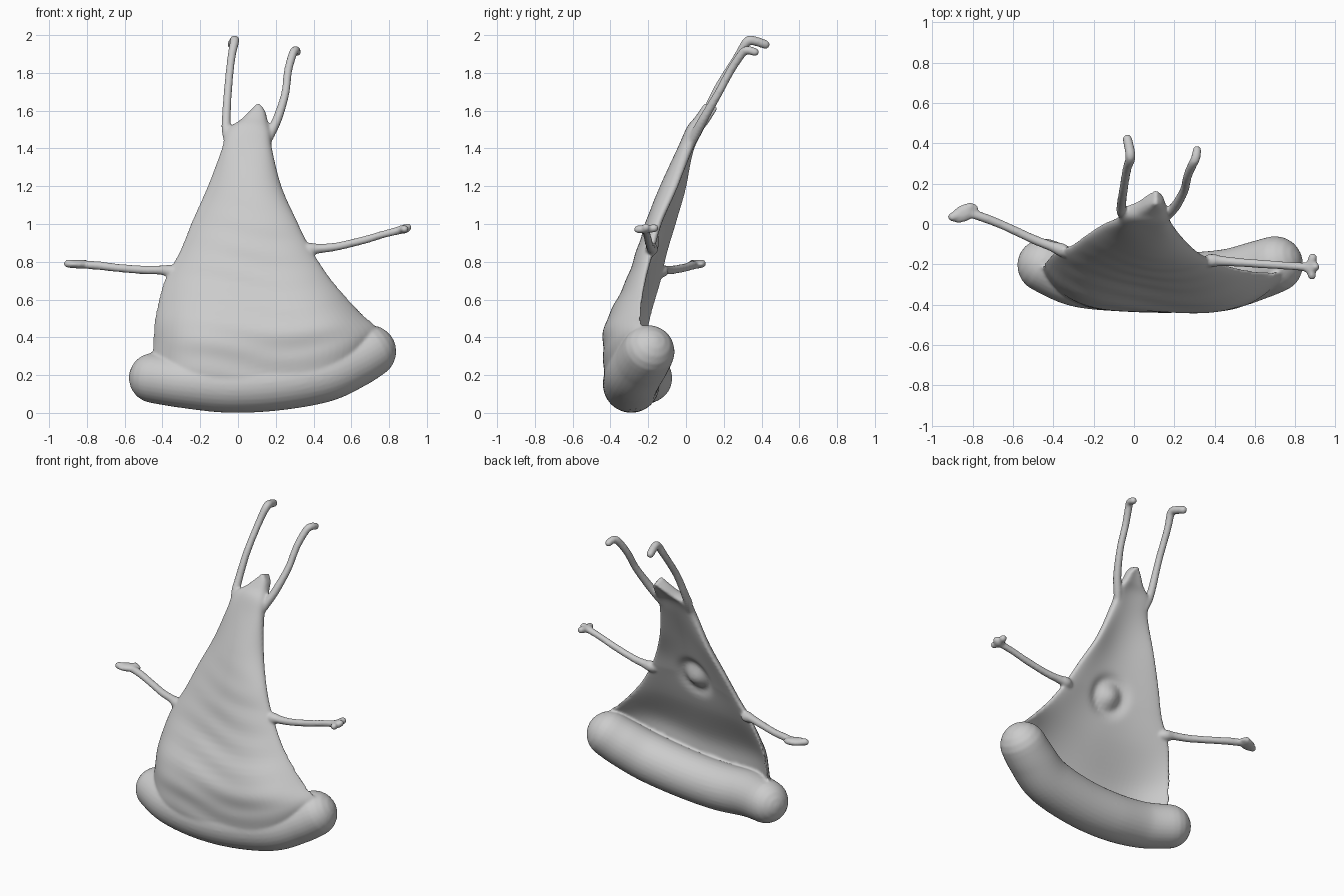
import bpy, bmesh, math
from mathutils import Vector

if "Cube" in bpy.data.objects:
    bpy.data.objects.remove(bpy.data.objects["Cube"])


def smooth_path(pts, steps):
    """Catmull-Rom resampling of a list of equal-length tuples."""
    p = [pts[0]] + list(pts) + [pts[-1]]
    out = []
    for i in range(1, len(p) - 2):
        for s in range(steps):
            t = s / steps
            out.append(tuple(
                0.5 * (2 * b + (c - a) * t + (2 * a - 5 * b + 4 * c - d) * t * t
                       + (3 * b - a - 3 * c + d) * t ** 3)
                for a, b, c, d in zip(p[i - 1], p[i], p[i + 1], p[i + 2])))
    out.append(tuple(pts[-1]))
    return out


def loft(name, rings):
    """Closed skin over equal-sized rings of points, capped at both ends."""
    bm = bmesh.new()
    vs = [[bm.verts.new(c) for c in r] for r in rings]
    n = len(vs[0])
    for a, b in zip(vs, vs[1:]):
        for i in range(n):
            bm.faces.new((a[i], a[(i + 1) % n], b[(i + 1) % n], b[i]))
    bm.faces.new(vs[0])
    bm.faces.new(vs[-1])
    bmesh.ops.recalc_face_normals(bm, faces=bm.faces)
    me = bpy.data.meshes.new(name)
    bm.to_mesh(me)
    bm.free()
    ob = bpy.data.objects.new(name, me)
    bpy.context.collection.objects.link(ob)
    return ob


def tube(name, pts, sides=14, steps=6):
    """Round tube through (x, y, z, radius) points with domed ends."""
    path = smooth_path(pts, steps)
    pos = [Vector(p[:3]) for p in path]
    tan = [(pos[min(i + 1, len(pos) - 1)] - pos[max(i - 1, 0)]).normalized()
           for i in range(len(pos))]
    st = [(c, t, p[3]) for c, t, p in zip(pos, tan, path)]
    dome = [math.radians(a) for a in (84, 68, 50, 32, 15)]

    def cap(s, sign):
        c, t, r = s
        return [(c + t * sign * r * math.sin(a), t, r * math.cos(a)) for a in dome]
    st = cap(st[0], -1) + st + cap(st[-1], 1)[::-1]
    side = st[0][1].orthogonal().normalized()
    rings = []
    for c, t, r in st:
        side = (side - t * side.dot(t)).normalized()
        up = t.cross(side)
        rings.append([c + r * (math.cos(k) * side + math.sin(k) * up)
                      for k in (2 * math.pi * i / sides for i in range(sides))])
    return loft(name, rings)


def palm(name, loc, scale, turn):
    bpy.ops.mesh.primitive_uv_sphere_add(segments=20, ring_count=12, radius=1,
                                         location=loc, rotation=(0, 0, turn))
    bpy.context.object.name = name
    bpy.context.object.scale = scale


# slice body: left edge, middle, right edge of each row, bottom to tip
rows = [
    (-.46, -.22, .24, .10, -.395, .10, .73, -.24, .38),
    (-.45, -.21, .36, .11, -.40, .27, .735, -.24, .45),
    (-.44, -.19, .50, .10, -.39, .43, .64, -.24, .54),
    (-.39, -.14, .70, .06, -.275, .68, .49, -.22, .71),
    (-.31, -.11, .85, .05, -.21, .88, .38, -.18, .88),
    (-.24, -.06, 1.02, .05, -.165, 1.02, .31, -.14, 1.02),
    (-.16, -.01, 1.20, .05, -.095, 1.20, .23, -.06, 1.20),
    (-.085, .02, 1.40, .06, -.005, 1.40, .18, .01, 1.40),
    (-.065, .06, 1.49, .07, .04, 1.50, .175, .05, 1.48),
    (.01, .09, 1.545, .085, .08, 1.55, .158, .09, 1.54),
    (.06, .12, 1.59, .105, .115, 1.60, .145, .12, 1.59),
    (.095, .135, 1.62, .108, .135, 1.63, .12, .135, 1.62),
]
COLS = 36
back_dir = Vector((0, .93, -.36))
dimple = Vector((.05, 0, .90))
rings = []
for row in smooth_path(rows, 8):
    L, M, R = Vector(row[:3]), Vector(row[3:6]), Vector(row[6:])
    # lower rows bulge with a flatter front so they drape over the crust
    power = 2 + 2.5 * max(0, min(1, (.9 - M.z) / .6))
    front, back = [], []
    for i in range(COLS + 1):
        u = -math.cos(math.pi * i / COLS) * .5 + (2 * i / COLS - 1) * .5
        p = L * (u * (u - 1) / 2) + M * (1 - u * u) + R * (u * (u + 1) / 2)
        edge_y = L.y * (1 - u) / 2 + R.y * (1 + u) / 2
        p.y = edge_y + (M.y - (L.y + R.y) / 2) * (1 - abs(u) ** power)
        half = .034 * math.sqrt(max(0, 1 - abs(u) ** 5)) + .003
        fade = (1 - u * u) * max(0, min(1, (1.2 - p.z) * 2))
        ripple = .003 * fade * math.sin(p.z * 45 + 2 * math.sin(p.x * 6))
        d = math.hypot(p.x - dimple.x, p.z - dimple.z)
        bump = .026 * math.exp(-(d / .055) ** 2) - .018 * math.exp(-((d - .095) / .035) ** 2)
        front.append(p - back_dir * (half + ripple))
        back.append(p + back_dir * (half + bump))
    rings.append(front + back[::-1])
body = loft("slice_body", rings)

# thick rolled crust along the bottom
tube("crust", [
    (-.445, -.205, .185, .133), (-.28, -.27, .165, .140), (-.05, -.288, .147, .146),
    (.2, -.292, .16, .148), (.45, -.275, .205, .149), (.61, -.23, .275, .145),
    (.698, -.20, .325, .14)], sides=32, steps=8)

# legs with bent feet
tube("left_leg", [
    (-.045, .02, 1.40, .018), (-.06, .06, 1.49, .026), (-.062, .095, 1.56, .024),
    (-.052, .17, 1.72, .022), (-.035, .27, 1.88, .022), (-.018, .325, 1.967, .025),
    (-.022, .37, 1.967, .025), (-.033, .42, 1.95, .024)])
tube("right_leg", [
    (.14, .015, 1.40, .018), (.17, .05, 1.475, .026), (.21, .095, 1.56, .025),
    (.25, .17, 1.69, .022), (.265, .235, 1.81, .022), (.29, .295, 1.90, .023),
    (.305, .325, 1.92, .023), (.312, .365, 1.91, .022)])

# arms
tube("left_arm", [
    (-.31, -.155, .745, .018), (-.355, -.13, .75, .034), (-.41, -.11, .756, .025),
    (-.5, -.075, .757, .023), (-.64, -.01, .768, .022), (-.74, .03, .78, .023),
    (-.82, .055, .785, .022)])
tube("right_arm", [
    (.33, -.195, .86, .018), (.38, -.182, .866, .034), (.43, -.183, .87, .026),
    (.52, -.19, .88, .022), (.66, -.20, .913, .021), (.78, -.208, .948, .02),
    (.87, -.215, .97, .022)])

# flat hands with stubby fingers
palm("left_hand", (-.84, .055, .787), (.075, .042, .023), math.radians(25))
palm("right_hand", (.875, -.215, .972), (.036, .036, .023), 0)
for i, (a, b, r) in enumerate([
        ((-.83, .06, .787), (-.812, .085, .79), .022),
        ((-.85, .05, .787), (-.90, .035, .79), .022),
        ((.875, -.21, .972), (.885, -.167, .978), .022),
        ((.875, -.21, .972), (.899, -.212, .982), .021),
        ((.875, -.22, .972), (.882, -.255, .972), .021)]):
    tube(f"finger_{i + 1}", [(*a, r), (*b, r)], steps=3)

# fuse all parts into one continuous soft skin
for ob in bpy.data.objects:
    ob.select_set(True)
bpy.context.view_layer.objects.active = body
bpy.ops.object.join()
body.name = "slice_figure"
skin = body.modifiers.new("skin", "REMESH")
skin.mode = 'VOXEL'
skin.voxel_size = .008
skin.use_smooth_shade = True
soften = body.modifiers.new("soften", "SMOOTH")
soften.factor = .5
soften.iterations = 6
